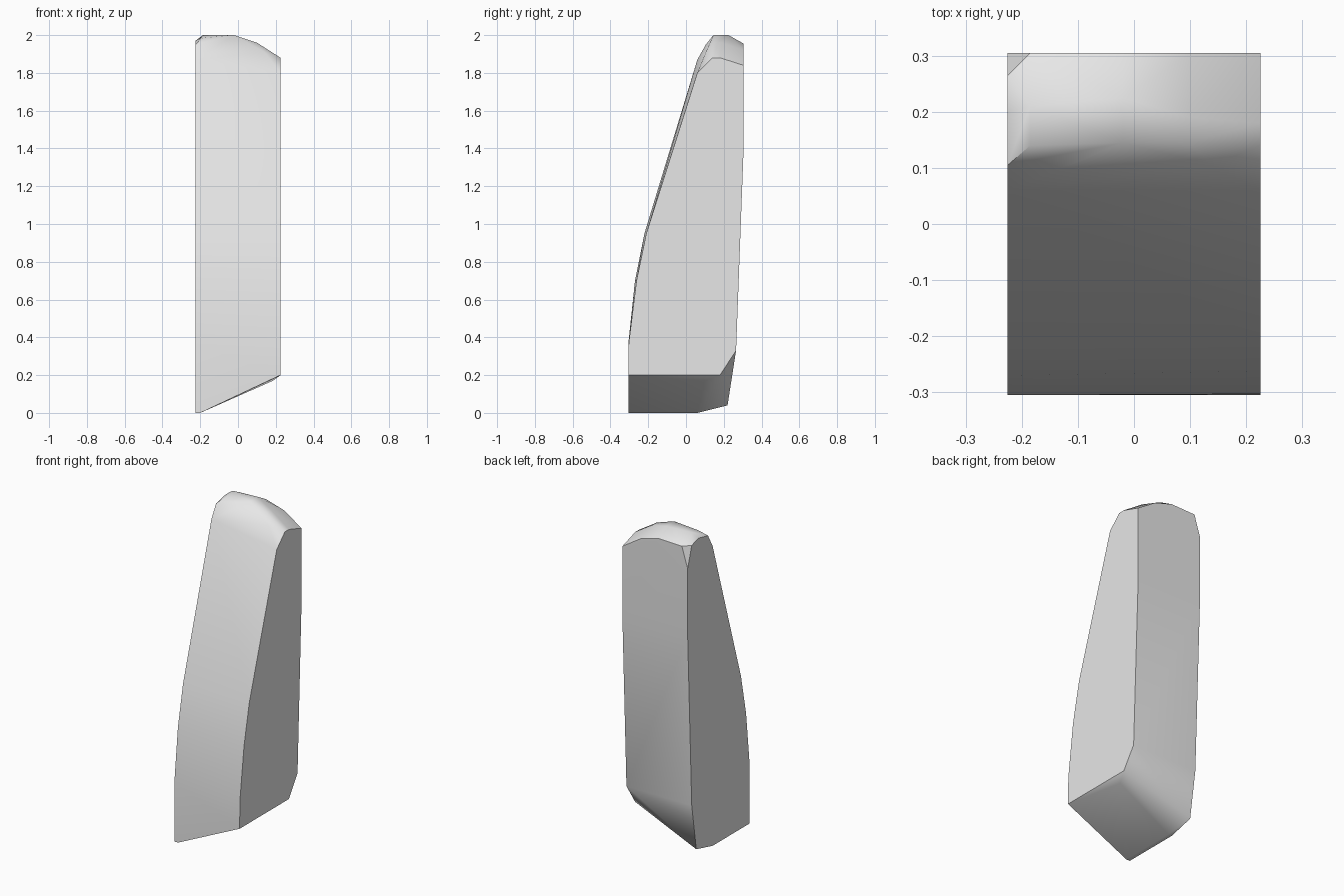
import bpy, bmesh, math

cube = bpy.data.objects.get("Cube")
if cube:
    bpy.data.objects.remove(cube, do_unlink=True)

W = 0.225  # half width

# Outline of the tall side, as (y, z)
tall_side = [(-0.305, 0), (-0.305, 0.37), (-0.27, 0.7), (-0.22, 0.95), (-0.04, 1.53),
             (0.06, 1.87), (0.105, 1.95), (0.2, 1.97), (0.265, 1.95),
             (0.305, 1.82), (0.305, 1.4), (0.265, 0.33), (0.22, 0.04), (0.06, 0)]
# Outline of the short side
short_side = [(-0.305, 0.2), (-0.303, 0.37), (-0.262, 0.7), (-0.21, 0.95), (-0.03, 1.5),
              (0.06, 1.8), (0.14, 1.88), (0.18, 1.88), (0.305, 1.84),
              (0.305, 1.4), (0.265, 0.33), (0.18, 0.2)]
# Rounded crown: (x, y, z)
crown = [(-0.185, 0.14, 1.985), (-0.185, 0.21, 2.0), (-0.185, 0.305, 1.95),
         (-0.02, 0.145, 2.0), (-0.02, 0.225, 2.0), (-0.02, 0.305, 1.955),
         (0.1, 0.145, 1.96), (0.1, 0.19, 1.96), (0.1, 0.305, 1.92),
         (0.14, 0.105, 1.91)]
# Slanted underside
underside = [(-0.2, -0.305, 0), (-0.2, 0.06, 0), (0.185, 0.1, 0.17)]

points = [(-W, y, z) for y, z in tall_side]
points += [(W, y, z) for y, z in short_side]
points += crown + underside

# Wrap the outlines into one solid stone
bm = bmesh.new()
for p in points:
    bm.verts.new(p)
hull = bmesh.ops.convex_hull(bm, input=bm.verts[:])
loose = [v for v in bm.verts if not v.link_faces]
bmesh.ops.delete(bm, geom=loose, context='VERTS')
bmesh.ops.dissolve_limit(bm, angle_limit=math.radians(0.5),
                         verts=bm.verts[:], edges=bm.edges[:])
bmesh.ops.recalc_face_normals(bm, faces=bm.faces[:])

mesh = bpy.data.meshes.new("standing_stone")
bm.to_mesh(mesh)
bm.free()
stone = bpy.data.objects.new("standing_stone", mesh)
bpy.context.collection.objects.link(stone)

# Plain grey
grey = bpy.data.materials.new("stone_grey")
grey.use_nodes = True
colour = (0.8, 0.8, 0.8, 1)
grey.diffuse_color = colour
grey.node_tree.nodes["Principled BSDF"].inputs["Base Color"].default_value = colour
mesh.materials.append(grey)

# Soft faces with crisp corners
bpy.ops.object.select_all(action='DESELECT')
stone.select_set(True)
bpy.context.view_layer.objects.active = stone
bpy.ops.object.shade_smooth_by_angle(angle=math.radians(40))
